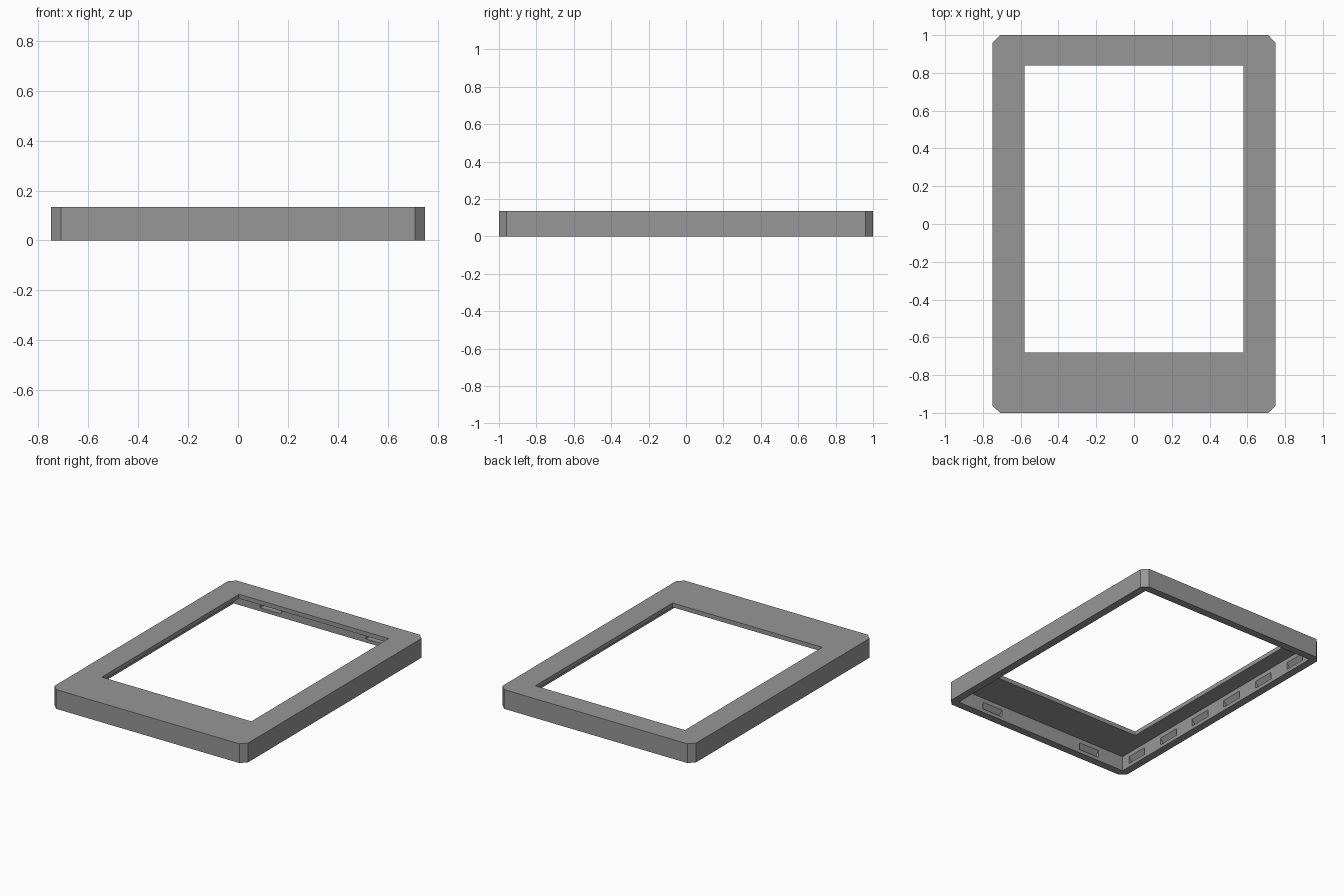
import bpy, bmesh
from mathutils import Matrix, Vector
from math import pi

if "Cube" in bpy.data.objects:
    bpy.data.objects.remove(bpy.data.objects["Cube"])

W, L, H = 0.75, 1.0, 0.135      # half width, half length, height
CH = 0.04                       # corner chamfer
WALL, PLATE = 0.055, 0.03       # side wall and top plate thickness

grey = bpy.data.materials.new("grey plastic")
grey.diffuse_color = (0.31, 0.31, 0.31, 1)
grey.use_nodes = True
grey.node_tree.nodes["Principled BSDF"].inputs["Base Color"].default_value = grey.diffuse_color


def add_prism(bm, points, offset):
    """Extrude a closed outline along an offset vector."""
    base = bm.faces.new([bm.verts.new(p) for p in points])
    ext = bmesh.ops.extrude_face_region(bm, geom=[base])["geom"]
    new = [v for v in ext if isinstance(v, bmesh.types.BMVert)]
    bmesh.ops.translate(bm, vec=offset, verts=new)
    return list(base.verts) + new


def make_object(name, bm):
    bmesh.ops.recalc_face_normals(bm, faces=bm.faces)
    mesh = bpy.data.meshes.new(name)
    bm.to_mesh(mesh)
    bm.free()
    mesh.materials.append(grey)
    ob = bpy.data.objects.new(name, mesh)
    bpy.context.collection.objects.link(ob)
    return ob


def box(name, x0, x1, y0, y1, z0, z1):
    bm = bmesh.new()
    add_prism(bm, [(x0, y0, z0), (x1, y0, z0), (x1, y1, z0), (x0, y1, z0)], (0, 0, z1 - z0))
    return make_object(name, bm)


# outer body with chamfered corners
a, b = W - CH, L - CH
bm = bmesh.new()
add_prism(bm, [(-a, -L, 0), (a, -L, 0), (W, -b, 0), (W, b, 0),
               (a, L, 0), (-a, L, 0), (-W, b, 0), (-W, -b, 0)], (0, 0, H))
frame = make_object("bezel_frame", bm)

# hollow underside and screen window
cavity = box("cavity_cutter", -W + WALL, W - WALL, -L + WALL, L - WALL, -0.1, H - PLATE)
window = box("window_cutter", -0.58, 0.58, -0.68, 0.84, 0.05, H + 0.1)

# wedge-shaped snap slots in the inner walls, deepest at the bottom
bm = bmesh.new()


def slot(dist, along, angle):
    d, half, z0, z1, eps = 0.04, 0.08, 0.025, 0.075, 0.01
    outline = [(dist - eps, -half, z0), (dist + d, -half, z0),
               (dist, -half, z1), (dist - eps, -half, z1)]
    verts = add_prism(bm, outline, (0, 2 * half, 0))
    bmesh.ops.translate(bm, vec=(0, along, 0), verts=verts)
    bmesh.ops.rotate(bm, verts=verts, cent=Vector(), matrix=Matrix.Rotation(angle, 3, 'Z'))


for side in (0, pi):
    for i in range(6):
        slot(W - WALL, -0.8 + 0.32 * i, side)
    for x in (-0.41, 0.41):
        slot(L - WALL, x, side + pi / 2)
slots = make_object("slot_cutter", bm)

# cut everything and apply
cutters = (cavity, window, slots)
for cutter in cutters:
    cutter.hide_render = True
    mod = frame.modifiers.new(cutter.name, 'BOOLEAN')
    mod.operation = 'DIFFERENCE'
    mod.solver = 'EXACT'
    mod.object = cutter
bpy.context.view_layer.objects.active = frame
frame.select_set(True)
for cutter in cutters:
    bpy.ops.object.modifier_apply(modifier=cutter.name)
    bpy.data.objects.remove(cutter)
